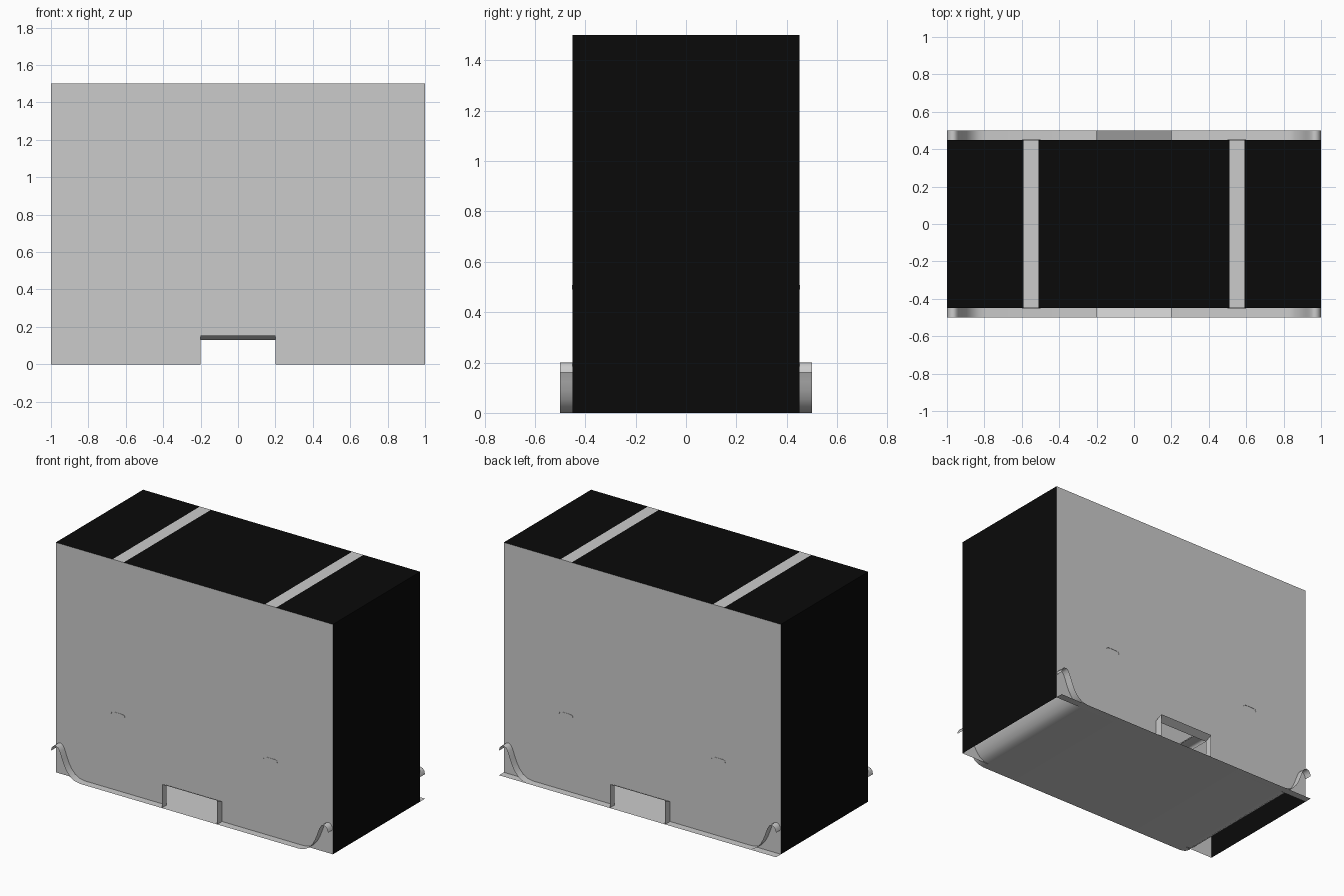
import bpy

if "Cube" in bpy.data.objects:
    bpy.data.objects.remove(bpy.data.objects["Cube"])

# Shared black for end walls and roof
black = bpy.data.materials.new("black")
black.diffuse_color = (0.003, 0.003, 0.003, 1)
black.use_nodes = True
black.node_tree.nodes["Principled BSDF"].inputs["Base Color"].default_value = black.diffuse_color


def sheet(name, quads, mat=None):
    """Object made of separate thin panels, each a list of corners."""
    verts, faces = [], []
    for q in quads:
        faces.append(list(range(len(verts), len(verts) + len(q))))
        verts += q
    me = bpy.data.meshes.new(name)
    me.from_pydata(verts, [], faces)
    ob = bpy.data.objects.new(name, me)
    bpy.context.collection.objects.link(ob)
    if mat:
        me.materials.append(mat)
    return ob


def extrude_y(name, profile, y):
    """Sweep an x-z profile from -y to y as a smooth thin sheet."""
    verts = [(x, s * y, z) for x, z in profile for s in (-1, 1)]
    faces = [(2 * i, 2 * i + 2, 2 * i + 3, 2 * i + 1) for i in range(len(profile) - 1)]
    me = bpy.data.meshes.new(name)
    me.from_pydata(verts, [], faces)
    me.polygons.foreach_set("use_smooth", [True] * len(faces))
    ob = bpy.data.objects.new(name, me)
    bpy.context.collection.objects.link(ob)
    return ob


def flat(x0, x1, y0, y1, z):
    return [(x0, y0, z), (x1, y0, z), (x1, y1, z), (x0, y1, z)]


def upright(x0, x1, y, z0, z1):
    q = [(x0, y, z0), (x1, y, z0), (x1, y, z1), (x0, y, z1)]
    return q if y < 0 else q[::-1]


W, D, E, H = 1.0, 0.45, 0.5, 1.5
GX, GZ, GT = 0.2, 0.13, 0.155

# Floor with curved ends and rolled lips
end = [(-1, .16), (-.995, .18), (-.983, .195), (-.965, .2), (-.95, .192), (-.937, .17),
       (-.92, .125), (-.905, .088), (-.885, .053), (-.86, .025), (-.83, .007), (-.79, 0), (-.2, 0)]
extrude_y("floor", end + [(-x, z) for x, z in reversed(end)], E)

# Long walls with an opening, and the open frames in front of them
for s, label in ((-1, "front"), (1, "back")):
    y, o = s * D, s * E
    sheet(label + "_wall", [upright(-W, -GX, y, 0, H), upright(GX, W, y, 0, H),
                            upright(-GX, GX, y, GZ, H)])
    frame = []
    for x in (-GX, GX):
        q = [(x, y, 0), (x, o, 0), (x, o, GT), (x, y, GZ)]
        frame.append(q if x * s < 0 else q[::-1])
    q = [(-GX, y, GZ), (-GX, o, GT), (GX, o, GT), (GX, y, GZ)]
    frame.append(q if s < 0 else q[::-1])
    sheet(label + "_opening_frame", frame)

# Flat ledge along the back edge
sheet("back_ledge", [flat(-W, W, D, E, 0)])

# Black end walls
sheet("end_walls", [
    [(-W, D, 0), (-W, -D, 0), (-W, -D, H), (-W, D, H)],
    [(W, -D, 0), (W, D, 0), (W, D, H), (W, -D, H)]], black)

# Black roof panels with grey strips between them
sheet("roof_panels", [flat(-W, -.59, -D, D, H), flat(-.51, .51, -D, D, H),
                      flat(.59, W, -D, D, H)], black)
for x, label in ((-.55, "left"), (.55, "right")):
    sheet(label + "_roof_strip", [flat(x - .04, x + .04, -D, D, H)])
    # Thin arched rail crossing inside, tips just showing on the walls
    extrude_y(label + "_rail", [(x - .05, .49), (x - .045, .503), (x - .03, .507),
                                (x + .03, .507), (x + .045, .503), (x + .05, .49)], D + .002)
